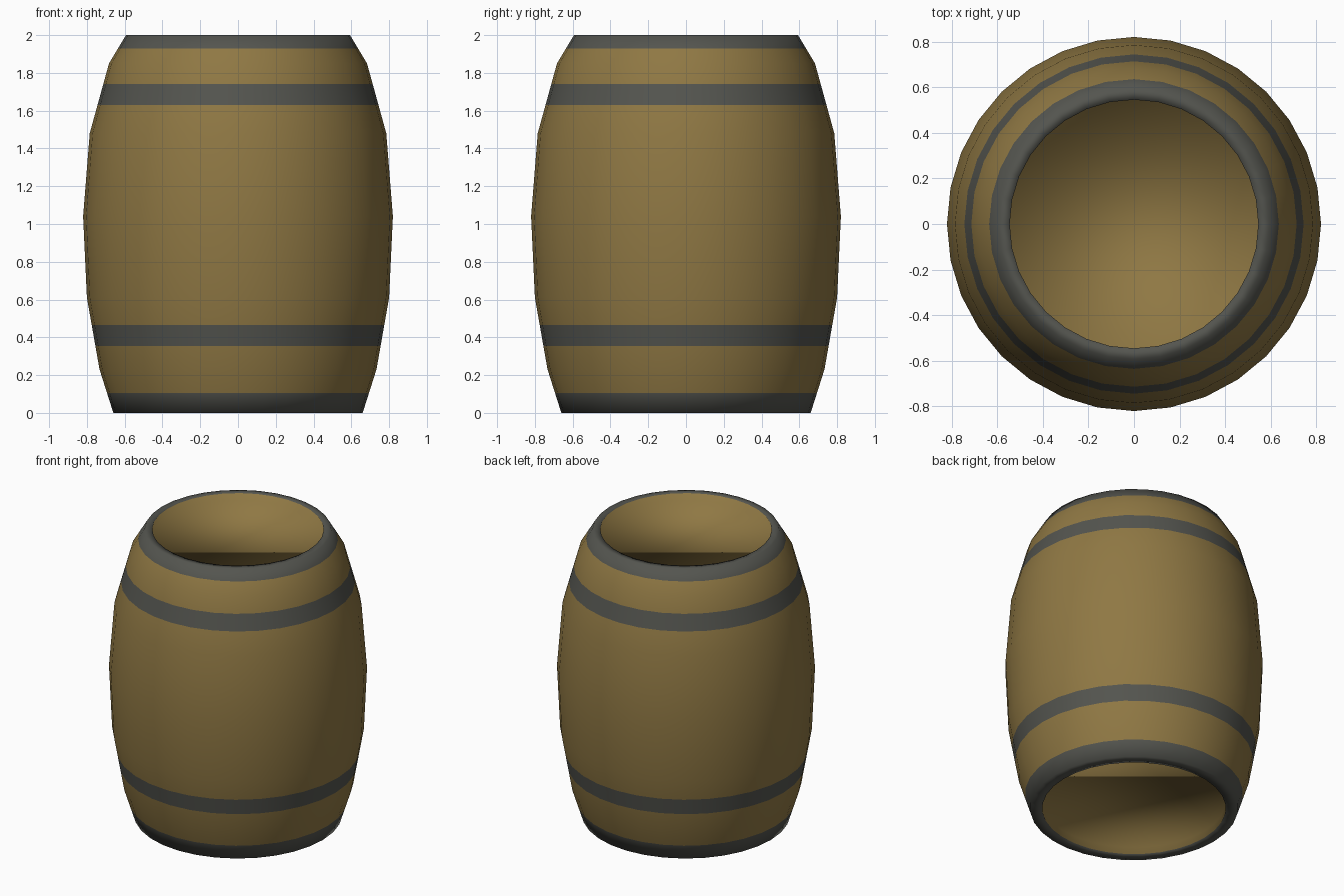
import bpy, bmesh, math

if "Cube" in bpy.data.objects:
    bpy.data.objects.remove(bpy.data.objects["Cube"])

SIDES = 32


def material(name, rgb):
    m = bpy.data.materials.new(name)
    m.diffuse_color = (*rgb, 1)
    m.use_nodes = True
    m.node_tree.nodes["Principled BSDF"].inputs["Base Color"].default_value = m.diffuse_color
    return m


wood = material("oak_wood", (0.275, 0.187, 0.057))
iron = material("dark_iron", (0.088, 0.090, 0.078))

# Outer silhouette (radius, height) and heights where hoops begin and end
outline = [(0.66, 0), (0.733, 0.23), (0.80, 0.61), (0.82, 1.04),
           (0.785, 1.48), (0.683, 1.85), (0.593, 2.0)]
hoops = [(0, 0.105), (0.355, 0.465), (1.63, 1.74), (1.93, 2.0)]


def radius_at(z):
    for (r0, z0), (r1, z1) in zip(outline, outline[1:]):
        if z0 <= z <= z1:
            return r0 + (r1 - r0) * (z - z0) / (z1 - z0)


heights = sorted({z for _, z in outline} | {z for h in hoops for z in h})
side = [(radius_at(z), z) for z in heights]
# Full profile: recessed bottom head, rim, side, rim, recessed top head
profile = [(0.583, 0.05), (0.583, 0)] + side + [(0.545, 2.0), (0.545, 1.95)]

bm = bmesh.new()
rings = []
for r, z in profile:
    rings.append([bm.verts.new((r * math.cos(2 * math.pi * i / SIDES),
                                r * math.sin(2 * math.pi * i / SIDES), z))
                  for i in range(SIDES)])

# Walls, coloured by height; recess walls stay wood
last = len(rings) - 2
for k in range(len(rings) - 1):
    zm = (profile[k][1] + profile[k + 1][1]) / 2
    is_iron = 0 < k < last and any(a <= zm <= b for a, b in hoops)
    for i in range(SIDES):
        j = (i + 1) % SIDES
        f = bm.faces.new((rings[k][i], rings[k][j], rings[k + 1][j], rings[k + 1][i]))
        f.material_index = int(is_iron)

# Flat heads
bm.faces.new(rings[0][::-1])
bm.faces.new(rings[-1])
for f in bm.faces:
    f.smooth = True

mesh = bpy.data.meshes.new("barrel")
bm.to_mesh(mesh)
bm.free()
mesh.materials.append(wood)
mesh.materials.append(iron)
barrel = bpy.data.objects.new("barrel", mesh)
bpy.context.collection.objects.link(barrel)
